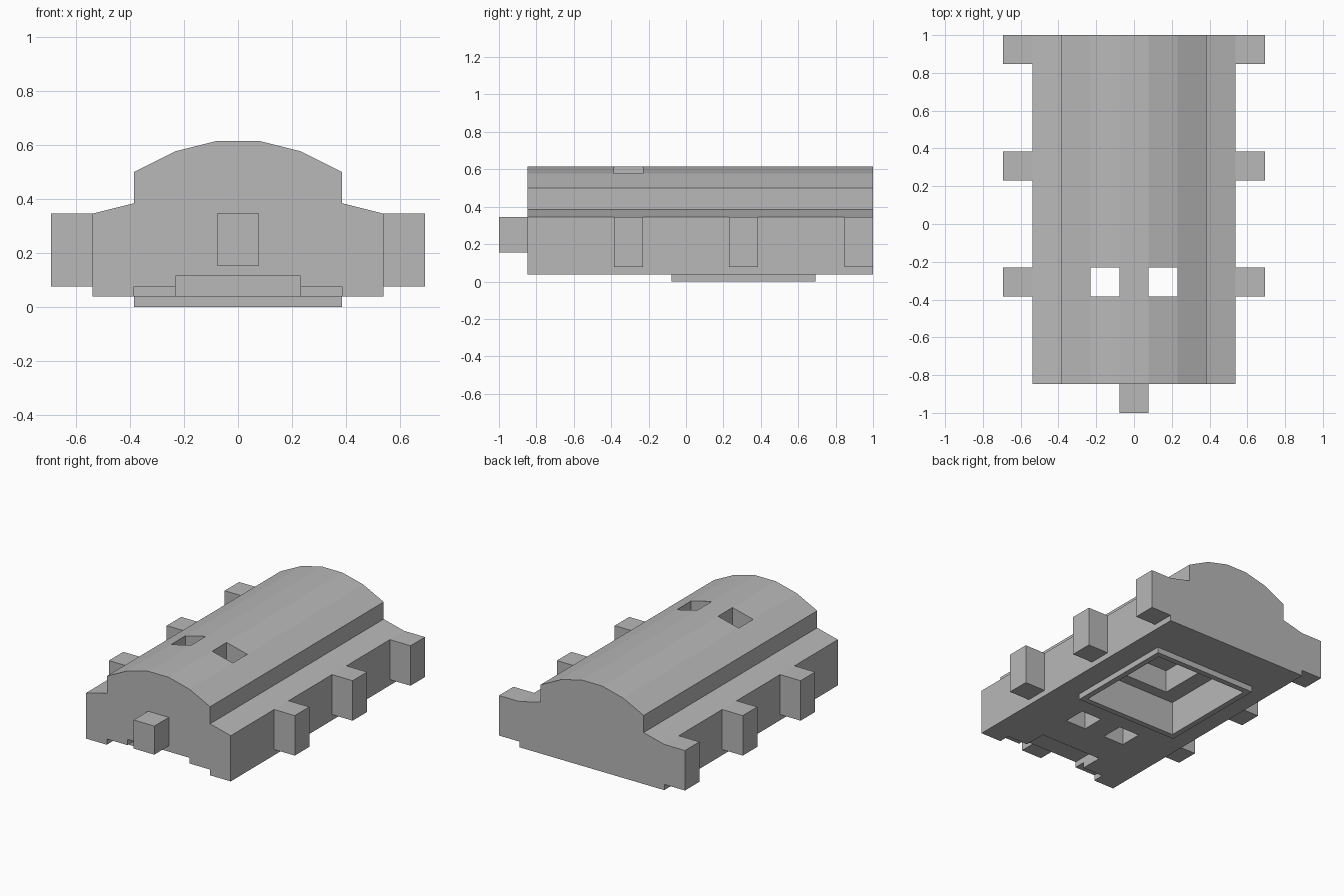
import bpy
import bmesh

default = bpy.data.objects.get("Cube")
if default:
    bpy.data.objects.remove(default, do_unlink=True)

U = 1 / 13  # grid unit of the design

grey = bpy.data.materials.new("plain_grey")
grey.use_nodes = True
colour = (0.48, 0.48, 0.48, 1)
grey.diffuse_color = colour
grey.node_tree.nodes["Principled BSDF"].inputs["Base Color"].default_value = colour


def extrude(name, outline, y0, y1):
    """Extrude an (x, z) outline, in grid units, along y."""
    bm = bmesh.new()
    face = bm.faces.new([bm.verts.new((x * U, y0 * U, z * U)) for x, z in outline])
    grown = bmesh.ops.extrude_face_region(bm, geom=[face])["geom"]
    moved = [v for v in grown if isinstance(v, bmesh.types.BMVert)]
    bmesh.ops.translate(bm, verts=moved, vec=(0, (y1 - y0) * U, 0))
    bmesh.ops.recalc_face_normals(bm, faces=bm.faces)
    mesh = bpy.data.meshes.new(name)
    bm.to_mesh(mesh)
    bm.free()
    mesh.materials.append(grey)
    obj = bpy.data.objects.new(name, mesh)
    bpy.context.collection.objects.link(obj)
    return obj


def box(name, x0, x1, y0, y1, z0, z1):
    return extrude(name, [(x0, z0), (x1, z0), (x1, z1), (x0, z1)], y0, y1)


def cut(target, *limits):
    """Subtract a box from the target and discard the cutter."""
    cutter = box("cutter", *limits)
    cutter.hide_render = True
    mod = target.modifiers.new("cut", "BOOLEAN")
    mod.operation = "DIFFERENCE"
    mod.solver = "EXACT"
    mod.object = cutter
    bpy.context.view_layer.objects.active = target
    bpy.ops.object.modifier_apply(modifier=mod.name)
    bpy.data.objects.remove(cutter, do_unlink=True)


# Body: side shelves with a faceted arched roof
half = [(7, 0.5), (7, 4.5), (5, 5), (5, 6.5), (3, 7.5), (1, 8)]
body = extrude("body", half + [(-x, z) for x, z in reversed(half)], -11, 13)

# Two square shafts from roof to underside
for side in (-1, 1):
    cut(body, *sorted((side, side * 3)), -5, -3, -1, 9)

# Stepped notch under the front edge
cut(body, -5, 5, -12, -10, -1, 1)
cut(body, -3, 3, -12, -8, -1, 1.5)

# Underside compartment with a deeper central channel
cut(body, -4.5, 4.5, -0.5, 8.5, -1, 3)
cut(body, -3, 3, 0.5, 7.5, -1, 5)

# Raised rim around the compartment
rim = box("compartment_rim", -5, 5, -1, 9, 0, 0.5)
cut(rim, -4.5, 4.5, -0.5, 8.5, -1, 1)

# Three lugs along each side
for side, label in ((1, "left"), (-1, "right")):
    for y, place in ((-5, "front"), (3, "middle"), (11, "back")):
        box(f"{place}_{label}_lug", *sorted((side * 7, side * 9)), y, y + 2, 1, 4.5)

# Front peg
box("front_peg", -1, 1, -13, -11, 2, 4.5)
